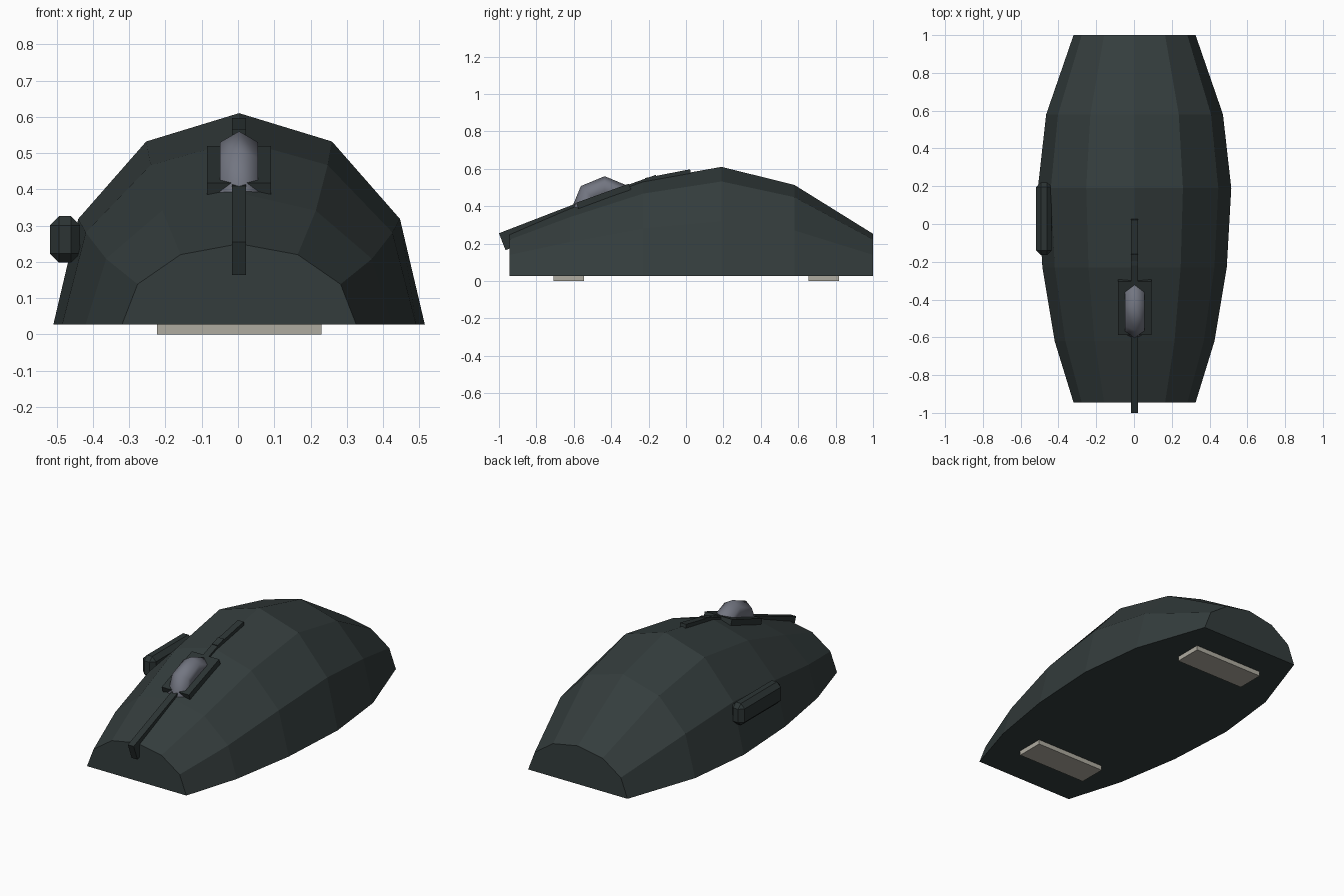
import bpy, bmesh, math
from mathutils import Matrix, Vector

if "Cube" in bpy.data.objects:
    bpy.data.objects.remove(bpy.data.objects["Cube"])

CX = 0.003  # body centre line


def material(name, rgb):
    m = bpy.data.materials.new(name)
    m.diffuse_color = (*rgb, 1)
    m.use_nodes = True
    m.node_tree.nodes["Principled BSDF"].inputs["Base Color"].default_value = m.diffuse_color
    return m


shell_mat = material("dark green grey", (0.034, 0.046, 0.046))
trim_mat = material("darker green grey", (0.025, 0.034, 0.034))
wheel_mat = material("blue grey", (0.17, 0.18, 0.22))
foot_mat = material("warm pale grey", (0.43, 0.41, 0.35))


def finish(name, bm, mat):
    bmesh.ops.recalc_face_normals(bm, faces=bm.faces[:])
    me = bpy.data.meshes.new(name)
    bm.to_mesh(me)
    bm.free()
    me.materials.append(mat)
    ob = bpy.data.objects.new(name, me)
    bpy.context.collection.objects.link(ob)
    return ob


def box(name, centre, size, mat, tilt=0.0, bevel=0.0):
    bm = bmesh.new()
    bmesh.ops.create_cube(bm, size=1, matrix=Matrix.Diagonal((*size, 1)))
    if bevel:
        bmesh.ops.bevel(bm, geom=bm.edges[:], offset=bevel, segments=1, affect='EDGES')
    bm.transform(Matrix.Translation(centre) @ Matrix.Rotation(tilt, 4, 'X'))
    return finish(name, bm, mat)


def sloped_box(name, start, end, width, thick, mat):
    # box whose top face runs from start to end (y, z)
    dy, dz = end[0] - start[0], end[1] - start[1]
    length, a = math.hypot(dy, dz), math.atan2(dz, dy)
    cy = (start[0] + end[0]) / 2 + math.sin(a) * thick / 2
    cz = (start[1] + end[1]) / 2 - math.cos(a) * thick / 2
    return box(name, (CX, cy, cz), (width, length, thick), mat, a)


# Domed shell lofted from half-ellipse sections (y, half width, top height)
BASE = 0.027
sections = [(-0.945, 0.323, 0.25), (-0.62, 0.423, 0.39), (-0.23, 0.488, 0.535),
            (0.19, 0.512, 0.61), (0.58, 0.468, 0.513), (1.0, 0.323, 0.252)]
bm = bmesh.new()
rings = []
for y, w, top in sections:
    rings.append([bm.verts.new((CX + w * math.cos(i * math.pi / 6), y,
                                BASE + (top - BASE) * math.sin(i * math.pi / 6)))
                  for i in range(7)])
for a, b in zip(rings, rings[1:]):
    for i in range(7):
        j = (i + 1) % 7  # last one closes the underside
        bm.faces.new((a[i], a[j], b[j], b[i]))
bm.faces.new(rings[0])
bm.faces.new(rings[-1])
finish("shell", bm, shell_mat)

# Centre strip and wheel plate
sloped_box("strip_front", (-1.0, 0.255), (-0.56, 0.425), 0.038, 0.097, trim_mat)
sloped_box("strip_middle", (-0.6, 0.41), (-0.162, 0.567), 0.038, 0.07, trim_mat)
sloped_box("strip_rear", (-0.22, 0.55), (0.022, 0.597), 0.038, 0.06, trim_mat)
sloped_box("wheel_plate", (-0.587, 0.418), (-0.305, 0.52), 0.177, 0.034, trim_mat)

# Scroll wheel: low-poly ring with hexagonal section, axis along x
bm = bmesh.new()
grid = []
for i in range(8):
    a = i * math.pi / 4
    ring = []
    for k in range(6):
        t = k * math.pi / 3
        r = 0.12 + 0.06 * math.cos(t)
        ring.append(bm.verts.new((CX + 0.06 * math.sin(t), -0.435 + r * math.cos(a),
                                  0.38 + r * math.sin(a))))
    grid.append(ring)
for i in range(8):
    for k in range(6):
        a, b = grid[i], grid[(i + 1) % 8]
        bm.faces.new((a[k], a[(k + 1) % 6], b[(k + 1) % 6], b[k])).smooth = True
finish("scroll_wheel", bm, wheel_mat)

# Side button on the left
box("side_button", (-0.477, 0.028, 0.262), (0.083, 0.385, 0.128), trim_mat, bevel=0.025)

# Sliding feet
for name, y in (("front_foot", -0.627), ("rear_foot", 0.737)):
    box(name, (CX, y, 0.016), (0.453, 0.163, 0.032), foot_mat)
